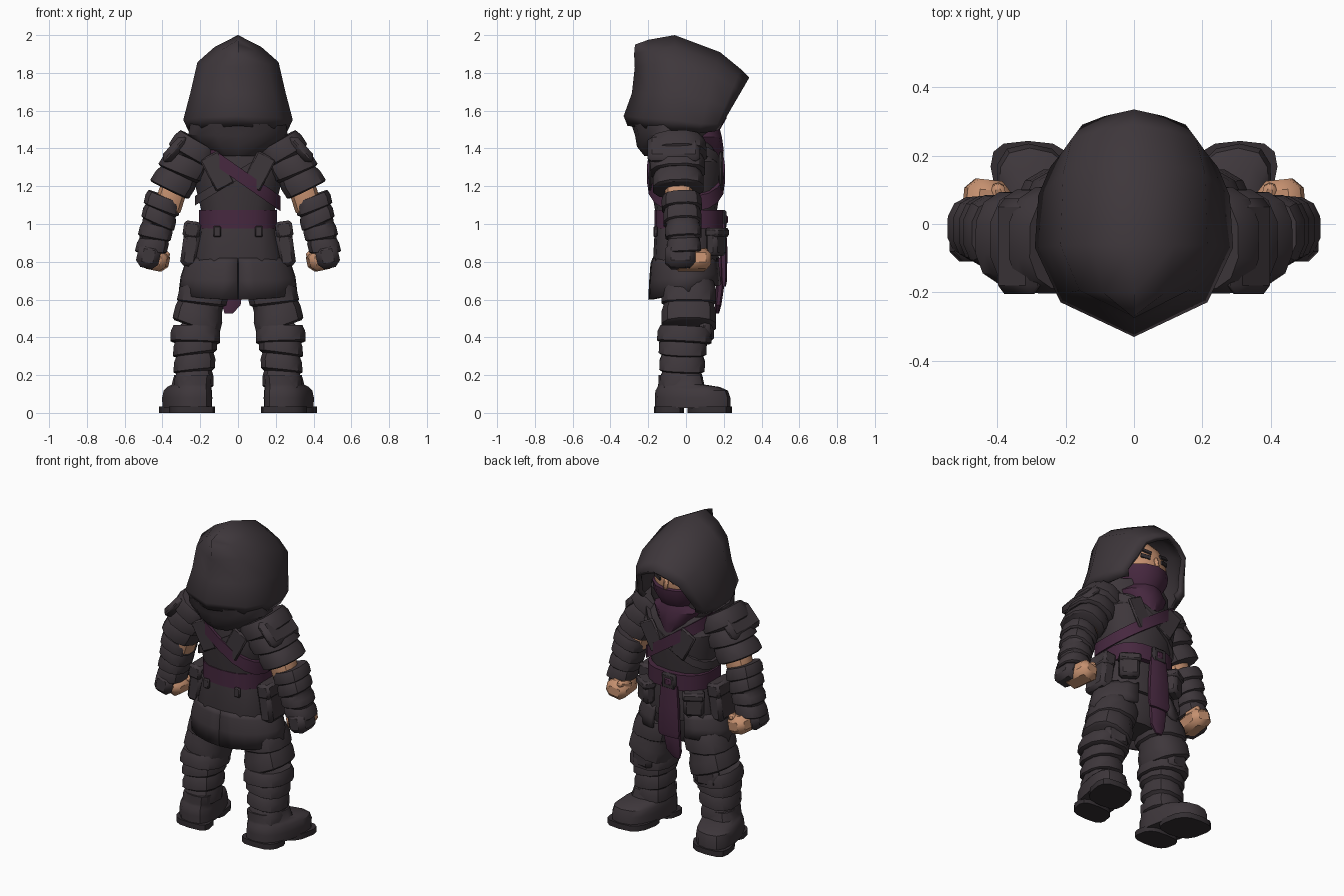
import bpy, bmesh, math, random
from mathutils import Matrix, Vector, Euler

random.seed(4)
if "Cube" in bpy.data.objects:
    bpy.data.objects.remove(bpy.data.objects["Cube"])


def material(name, rgb):
    m = bpy.data.materials.new(name)
    m.use_nodes = True
    m.diffuse_color = (*rgb, 1)
    bsdf = m.node_tree.nodes["Principled BSDF"]
    bsdf.inputs["Base Color"].default_value = (*rgb, 1)
    bsdf.inputs["Roughness"].default_value = 0.9
    return m


CLOTH = material("charcoal cloth", (0.048, 0.038, 0.044))
DARK = material("dark leather", (0.033, 0.027, 0.031))
PURPLE = material("plum cloth", (0.062, 0.021, 0.05))
SKIN = material("skin", (0.56, 0.28, 0.16))
made = []


def finish(name, bm, mat, mirror=False, bevel=0, solid=0):
    bmesh.ops.recalc_face_normals(bm, faces=bm.faces)
    mesh = bpy.data.meshes.new(name)
    bm.to_mesh(mesh)
    bm.free()
    mesh.materials.append(mat)
    ob = bpy.data.objects.new(name, mesh)
    bpy.context.collection.objects.link(ob)
    if solid:
        ob.modifiers.new("Thickness", 'SOLIDIFY').thickness = solid
    if bevel:
        mod = ob.modifiers.new("Bevel", 'BEVEL')
        mod.width, mod.segments = bevel, 1
    if mirror:
        ob.modifiers.new("Mirror", 'MIRROR').use_mirror_merge = False
    made.append(ob)
    return ob


def grid(bm, rows, closed):
    rows = [[bm.verts.new(p) for p in row] for row in rows]
    for a, b in zip(rows, rows[1:]):
        for j in range(len(a) - (not closed)):
            k = (j + 1) % len(a)
            bm.faces.new((a[j], a[k], b[k], b[j]))
    return rows


def loft(name, rings, mat, sides=14, power=2.5, matrix=Matrix(), **kw):
    """Rings are (x, y, z, radius x, radius y, optional slope)."""
    rows = []
    for x, y, z, rx, ry, *slope in rings:
        row = []
        for i in range(sides):
            a = math.tau * (i + 0.5) / sides
            c, s = math.cos(a), math.sin(a)
            dx = rx * math.copysign(abs(c) ** (2 / power), c)
            dy = ry * math.copysign(abs(s) ** (2 / power), s)
            row.append(matrix @ Vector((x + dx, y + dy, z + (slope[0] * dx if slope else 0))))
        rows.append(row)
    bm = bmesh.new()
    rows = grid(bm, rows, True)
    bm.faces.new(rows[0])
    bm.faces.new(rows[-1])
    return finish(name, bm, mat, **kw)


def wraps(name, low, high, r_low, r_high, bands, mat=CLOTH, deep=1.0, step=0.07, tilt=0.22):
    """Limb covered by overlapping slanted bands, mirrored to both sides."""
    low, high = Vector(low), Vector(high)
    z = (high - low).normalized()
    x = Vector((0, 1, 0)).cross(z).normalized()
    m = Matrix((x, z.cross(x), z)).transposed().to_4x4()
    m.translation = low
    length, rings = (high - low).length / bands, []
    for i in range(bands):
        r = r_low + (r_high - r_low) * (i + 0.5) / bands
        slope = random.uniform(-tilt, tilt)
        for t, k in ((0.0, 1 - step), (0.08, 1 + step / 2), (0.6, 1 + step / 2), (0.97, 1 - step)):
            rings.append((0, 0, (i + t) * length, r * k, r * k * deep, slope))
    loft(name, rings, mat, sides=12, matrix=m, mirror=True)


def box(name, at, size, mat, turn=(0, 0, 0), bevel=0.012, mirror=False):
    bm = bmesh.new()
    rot = Euler([math.radians(a) for a in turn]).to_matrix().to_4x4()
    bmesh.ops.create_cube(bm, size=1, matrix=Matrix.Translation(at) @ rot @ Matrix.Diagonal((*size, 1)))
    return finish(name, bm, mat, mirror=mirror, bevel=bevel)


# Hood: arches from the face opening to the pointed spine, flared at the hem
ARCH = [(0.9, 0, 0), (1, 0.12, 1), (0.87, 0.4, -0.3), (0.74, 0.72, -0.4), (0.42, 0.88, 0)]
SECTIONS = [  # apex y, apex z, foot y, foot z, half width, flare
    (0.335, 1.775, 0.175, 1.50, 0.205, 0), (0.29, 1.82, 0.15, 1.49, 0.245, 0),
    (0.18, 1.91, 0.07, 1.48, 0.28, 0), (-0.06, 2.0, -0.07, 1.49, 0.29, 0),
    (-0.2, 1.975, -0.21, 1.505, 0.215, -0.02), (-0.27, 1.95, -0.31, 1.52, 0, -0.025)]
rows = []
for ay, az, fy, fz, w, flare in SECTIONS:
    half = [(w * x, fy + (ay - fy) * f + flare * g, fz + (az - fz) * f) for x, f, g in ARCH]
    rows.append(half + [(0, ay, az)] + [(-x, y, z) for x, y, z in reversed(half)])
bm = bmesh.new()
grid(bm, rows, False)
bmesh.ops.remove_doubles(bm, verts=bm.verts, dist=0.0005)
hood = finish("hood", bm, CLOTH, solid=0.03)
loft("cowl", [(0, -0.05, 1.36, 0.13, 0.17), (0, -0.06, 1.41, 0.21, 0.2),
              (0, -0.07, 1.47, 0.27, 0.2), (0, -0.07, 1.53, 0.26, 0.22)], CLOTH, power=2)

# Face
bm = bmesh.new()
bmesh.ops.create_uvsphere(bm, u_segments=16, v_segments=10, radius=1,
                          matrix=Matrix.Translation((0, 0.025, 1.65)) @ Matrix.Diagonal((0.17, 0.18, 0.19, 1)))
finish("head", bm, SKIN)
loft("face_mask", [(0, 0.1, 1.33, 0.05, 0.095), (0, 0.06, 1.39, 0.12, 0.14), (0, 0.04, 1.46, 0.17, 0.15),
                   (0, 0.035, 1.5, 0.13, 0.145), (0, 0.03, 1.56, 0.165, 0.185),
                   (0, 0.025, 1.615, 0.176, 0.195), (0, 0.02, 1.63, 0.14, 0.15)], PURPLE, power=2)
box("nose", (0, 0.205, 1.645), (0.03, 0.03, 0.07), SKIN, (12, 0, 0))
box("eyes", (0.07, 0.189, 1.67), (0.06, 0.009, 0.024), DARK, (0, -10, -24), 0, True)
box("eyebrows", (0.07, 0.182, 1.712), (0.085, 0.009, 0.024), DARK, (22, -18, -24), 0, True)

# Torso with vest flaps and straps
loft("torso", [(0, 0, 0.92, 0.19, 0.15), (0, 0, 1.08, 0.2, 0.165), (0, 0, 1.2, 0.23, 0.185),
               (0, 0, 1.33, 0.255, 0.19), (0, -0.02, 1.43, 0.2, 0.16)], CLOTH)
for side, y in (("front", 0.186), ("back", -0.186)):
    box(side + "_vest_flaps", (0.11, y, 1.28), (0.11, 0.02, 0.19), CLOTH, (0, 28, 0), 0.008, True)


def strap(name, y, z, rx, ry, height, slope, mat):
    loft(name, [(0, y, z - height / 2, rx * 0.98, ry * 0.98, slope), (0, y, z - height / 2, rx, ry, slope),
                (0, y, z + height / 2, rx, ry, slope), (0, y, z + height / 2, rx * 0.98, ry * 0.98, slope)],
         mat, sides=18)


strap("cross_strap", 0, 1.26, 0.23, 0.197, 0.05, 0.6, CLOTH)
strap("shoulder_sash", 0, 1.265, 0.228, 0.207, 0.08, -0.7, PURPLE)
strap("belt", 0.015, 1.025, 0.21, 0.183, 0.1, 0, PURPLE)
box("buckle", (-0.02, 0.2, 1.025), (0.1, 0.03, 0.1), DARK)
box("buckle_centre", (-0.02, 0.212, 1.025), (0.05, 0.02, 0.05), PURPLE)
box("belt_loops", (0.11, -0.162, 0.96), (0.04, 0.02, 0.06), CLOTH, bevel=0.006, mirror=True)

# Coat skirt, open at the front and split at the back
loft("coat_waist", [(0, 0, 0.77, 0.24, 0.17), (0, 0, 0.8, 0.25, 0.175), (0, 0, 0.98, 0.205, 0.165)], CLOTH)
loft("pelvis", [(0, 0, 0.6, 0.12, 0.1), (0, 0, 0.66, 0.21, 0.13), (0, 0, 0.8, 0.22, 0.15)], CLOTH)
rows = []
for z, rx, ry, rise in ((0.82, 0.262, 0.178, 0), (0.79, 0.282, 0.188, 0), (0.7, 0.305, 0.195, 0.1), (0.6, 0.315, 0.2, 0.2)):
    row = []
    for i in range(11):
        a = math.radians(-89.5 + 157 * i / 10)
        y = ry * math.sin(a)
        row.append((rx * math.cos(a), y, z + rise * (y + 0.2)))
    rows.append(row)
bm = bmesh.new()
grid(bm, rows, False)
finish("coat_skirt", bm, CLOTH, mirror=True, solid=0.02)

# Hanging cloth and pouches
loft("hanging_cloth", [(-0.02, 0.2, 0.67, 0.07, 0.012), (-0.02, 0.2, 0.7, 0.08, 0.018),
                       (-0.02, 0.197, 0.86, 0.072, 0.024), (-0.02, 0.195, 1.0, 0.06, 0.018)], PURPLE, sides=8)
loft("hanging_cloth_tail", [(-0.05, 0.165, 0.525, 0.022, 0.01), (-0.035, 0.17, 0.57, 0.052, 0.018),
                            (-0.03, 0.18, 0.66, 0.058, 0.022), (-0.02, 0.18, 0.82, 0.06, 0.018)], PURPLE, sides=8)
box("hip_pouches", (0.25, -0.01, 0.88), (0.09, 0.17, 0.21), CLOTH, (0, -8, 0), 0.02, True)
box("hip_pouch_flaps", (0.245, -0.01, 0.97), (0.09, 0.185, 0.09), CLOTH, (0, -8, 0), 0.015, True)
box("front_pouches", (0.17, 0.16, 0.9), (0.12, 0.07, 0.14), CLOTH, (0, 0, -32), 0.018, True)
box("front_pouch_flaps", (0.17, 0.165, 0.955), (0.13, 0.08, 0.05), CLOTH, (0, 0, -32), 0.012, True)

# Arms
wraps("sleeves", (0.365, -0.04, 1.18), (0.2, -0.05, 1.44), 0.108, 0.135, 3, deep=1.18)
box("shoulder_pads", (0.335, -0.065, 1.395), (0.17, 0.28, 0.06), CLOTH, (0, 48, 0), 0.025, True)
wraps("bare_arms", (0.375, -0.035, 1.08), (0.33, -0.04, 1.22), 0.073, 0.075, 1, SKIN, step=0.02, tilt=0)
wraps("forearm_wraps", (0.462, -0.01, 0.85), (0.39, -0.025, 1.15), 0.08, 0.1, 4, deep=1.08)
box("gloves", (0.474, -0.03, 0.83), (0.12, 0.16, 0.13), CLOTH, (0, -12, 0), 0.03, True)
box("fists", (0.435, 0.03, 0.81), (0.13, 0.2, 0.11), SKIN, (0, -12, 6), 0.03, True)
box("thumbs", (0.39, 0.07, 0.845), (0.04, 0.1, 0.04), SKIN, (15, 0, -15), 0.012, True)

# Legs
wraps("thigh_wraps", (0.225, 0.015, 0.45), (0.165, 0.015, 0.7), 0.13, 0.13, 2, deep=1.1)
wraps("knee_bands", (0.227, -0.01, 0.37), (0.224, -0.005, 0.46), 0.128, 0.132, 1, deep=1.1, tilt=0.08)
wraps("shin_wraps", (0.235, -0.025, 0.13), (0.225, -0.015, 0.4), 0.1, 0.117, 3, deep=1.1)
box("knee_pads", (0.23, 0.11, 0.43), (0.15, 0.06, 0.12), CLOTH, (0, 0, -10), 0.025, True)

# Boots turned slightly outward
splay = Matrix(((1, 0.2, 0, 0), (0, 1, 0, 0), (0, 0, 1, 0), (0, 0, 0, 1)))
loft("boots", [(0.262, 0.035, 0.025, 0.12, 0.2), (0.262, 0.035, 0.08, 0.122, 0.2),
               (0.26, 0.03, 0.118, 0.117, 0.192), (0.255, 0.015, 0.137, 0.108, 0.165),
               (0.25, -0.025, 0.15, 0.1, 0.122), (0.243, -0.03, 0.2, 0.095, 0.115)],
     CLOTH, power=2.7, matrix=splay, mirror=True)
loft("front_soles", [(0.262, 0.125, 0, 0.126, 0.118), (0.262, 0.125, 0.035, 0.126, 0.118)],
     DARK, power=3, matrix=splay, mirror=True)
loft("heel_soles", [(0.262, -0.09, 0, 0.118, 0.08), (0.262, -0.09, 0.035, 0.118, 0.08)],
     DARK, power=3, matrix=splay, mirror=True)

# Shading
for ob in made:
    bpy.ops.object.select_all(action='DESELECT')
    ob.select_set(True)
    bpy.context.view_layer.objects.active = ob
    bpy.ops.object.shade_smooth_by_angle(angle=math.radians(60 if ob == hood else 34))
